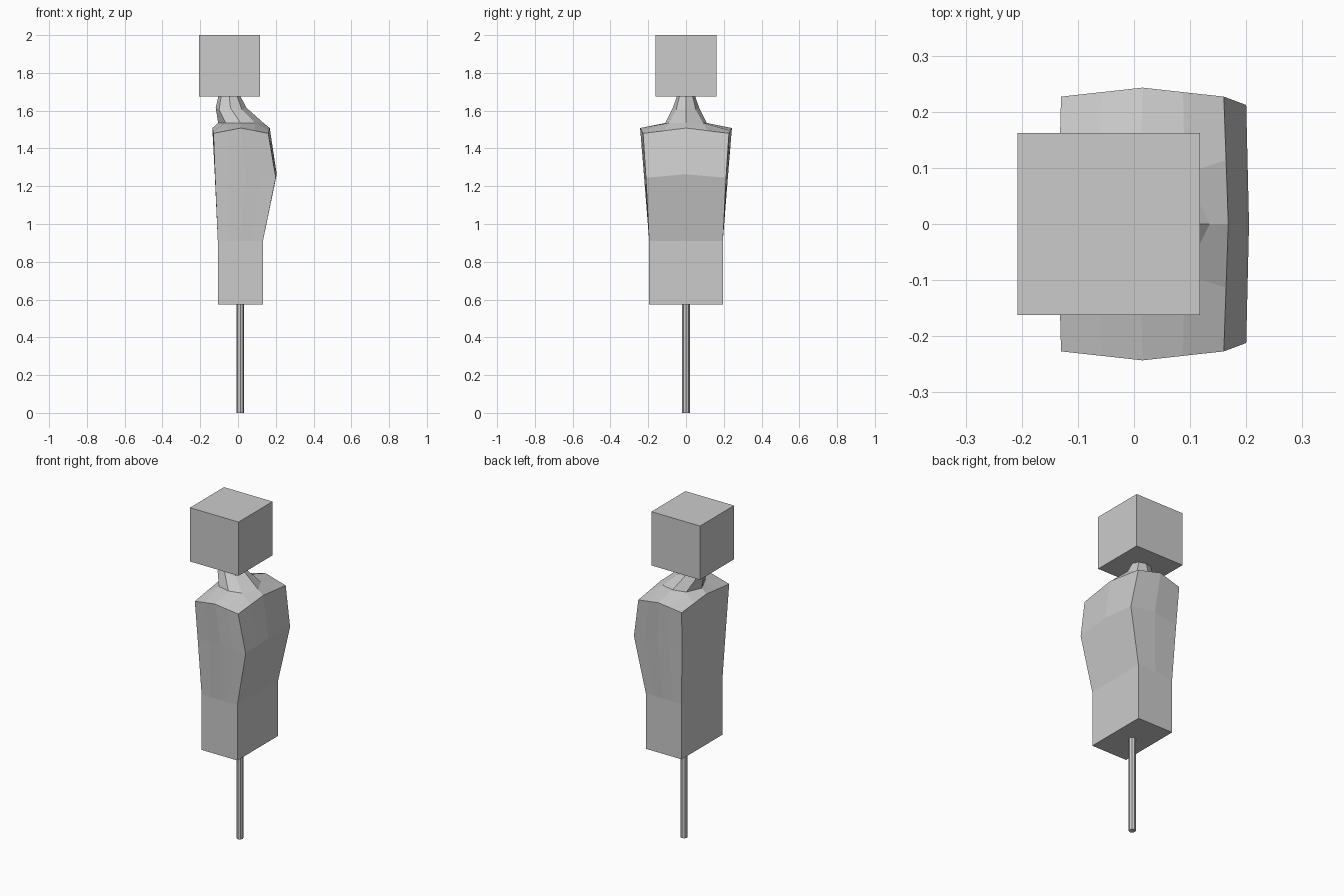
import bpy, bmesh
from mathutils import Vector

if "Cube" in bpy.data.objects:
    bpy.data.objects.remove(bpy.data.objects["Cube"], do_unlink=True)

grey = bpy.data.materials.new("plain grey")
grey.use_nodes = True
COLOUR = (0.6, 0.6, 0.6, 1)
grey.diffuse_color = COLOUR
grey.node_tree.nodes["Principled BSDF"].inputs["Base Color"].default_value = COLOUR

CENTRE = 0.0125


def finish(name, bm):
    bmesh.ops.recalc_face_normals(bm, faces=bm.faces)
    mesh = bpy.data.meshes.new(name)
    bm.to_mesh(mesh)
    bm.free()
    mesh.materials.append(grey)
    obj = bpy.data.objects.new(name, mesh)
    bpy.context.scene.collection.objects.link(obj)
    return obj


def outline(back, front, side, z, bow=(0, 0, 0), rise=0):
    """Eight points, mid and corner in turn; bow pushes the back, front and side mids out."""
    mid = (back + front) / 2
    b, f, s = bow
    return [Vector(p) for p in (
        (front + f, 0, z + rise), (front, side, z), (mid, side + s, z + rise), (back, side, z),
        (back - b, 0, z + rise), (back, -side, z), (mid, -side - s, z + rise), (front, -side, z))]


def with_quarters(points):
    """Add the halfway point of every edge."""
    out = []
    for i, p in enumerate(points):
        out += [p, (p + points[(i + 1) % len(points)]) / 2]
    return out


def add_ring(bm, points):
    return [bm.verts.new(p) for p in points]


def bridge(bm, low, high):
    n = len(low)
    for i in range(n):
        j = (i + 1) % n
        bm.faces.new((low[i], low[j], high[j], high[i]))


# Torso, with a chest that swells towards +x, and neck in one skin
bm = bmesh.new()
torso = [add_ring(bm, with_quarters(o)) for o in (
    outline(-0.107, 0.132, 0.195, 0.575),
    outline(-0.107, 0.132, 0.195, 0.91),
    outline(-0.121, 0.2, 0.212, 1.245, (0.002, 0.005, 0.011), 0.018),
    outline(-0.13, 0.16, 0.227, 1.48, (0.006, 0.008, 0.016), 0.028))]
for low, high in zip(torso, torso[1:]):
    bridge(bm, low, high)
bm.faces.new(torso[0])

neck = [add_ring(bm, o) for o in (
    outline(-0.065, 0.09, 0.09, 1.535, (0.04, 0.045, 0.02)),
    outline(-0.1, 0.02, 0.052, 1.605, (0.018, 0.025, 0.018), 0.01),
    outline(-0.088, -0.007, 0.033, 1.685, (0.014, 0.015, 0.012)))]
for low, high in zip(neck, neck[1:]):
    bridge(bm, low, high)
bm.faces.new(neck[-1])

# Shoulders: quads from the torso rim to the neck base
rim, base = torso[-1], neck[0]
for i in range(0, 8, 2):
    m, c, n = 2 * i, i + 1, (i + 2) % 8
    bm.faces.new((rim[m], rim[m + 1], base[c], base[i]))
    bm.faces.new((rim[m + 1], rim[m + 2], rim[m + 3], base[c]))
    bm.faces.new((rim[m + 3], rim[2 * n], base[n], base[c]))
finish("torso_and_neck", bm)

# Head block
bm = bmesh.new()
bmesh.ops.create_cube(bm, size=0.325)
head = finish("head", bm)
head.location = (-0.045, 0, 1.8375)

# Support pole
bm = bmesh.new()
bmesh.ops.create_cone(bm, cap_ends=True, segments=8, radius1=0.02, radius2=0.02, depth=0.6)
pole = finish("pole", bm)
pole.location = (CENTRE, 0, 0.3)
